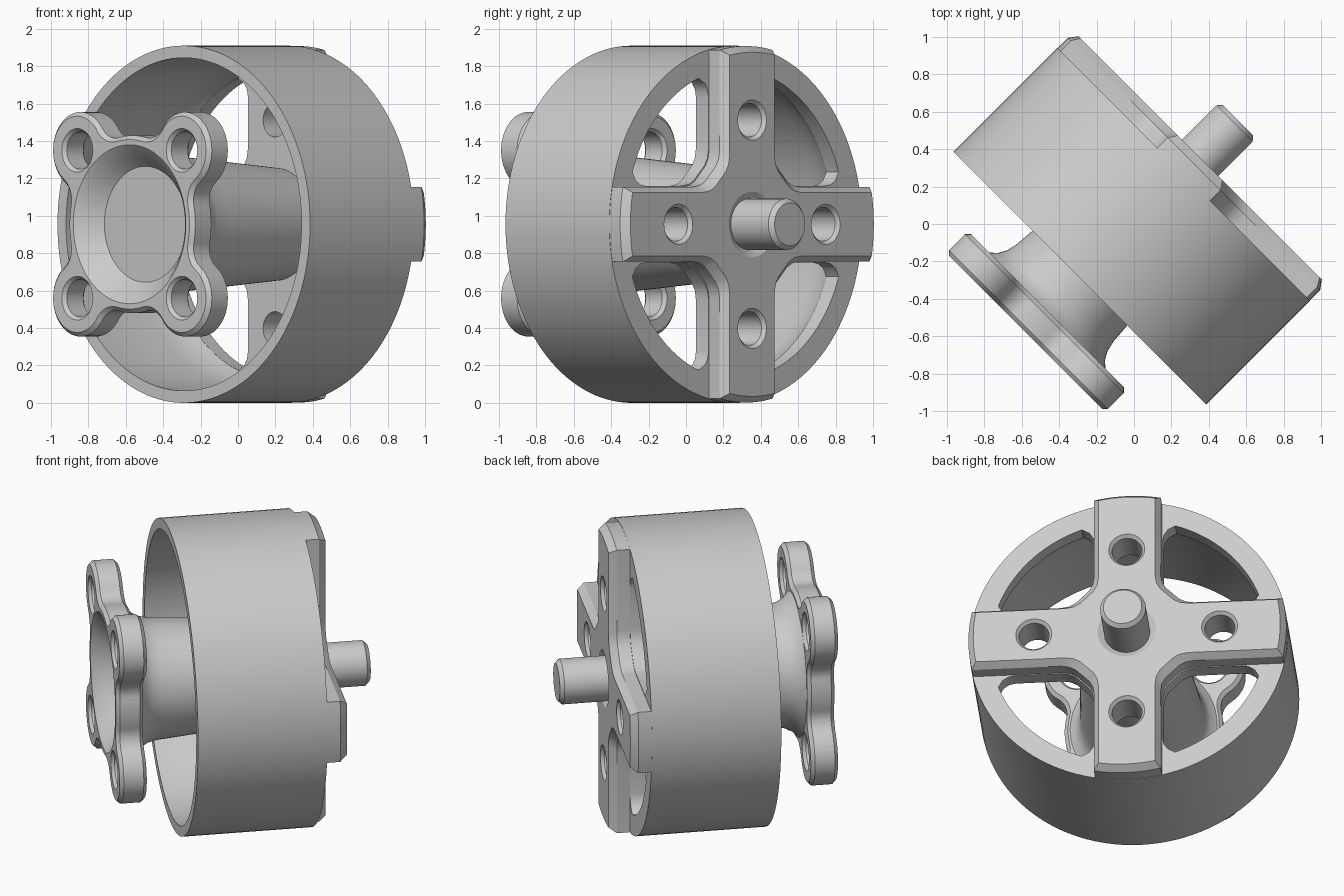
import bpy, bmesh
from math import sin, cos, pi, asin, acos, atan2, hypot, radians
from mathutils import Matrix, Vector

cube = bpy.data.objects.get("Cube")
if cube:
    bpy.data.objects.remove(cube, do_unlink=True)

metal = bpy.data.materials.new("grey_metal")
metal.use_nodes = True
GREY = (0.6, 0.6, 0.6, 1)
metal.diffuse_color = GREY
metal.node_tree.nodes["Principled BSDF"].inputs["Base Color"].default_value = GREY

# Parts are built along a local z axis, then turned to lie at 45 degrees
k = 0.5 ** 0.5
TURN = Matrix(((-k, 0, k, 0), (k, 0, k, 0), (0, 1, 0, 0.955), (0, 0, 0, 1)))


def loft(name, rings):
    """Skin a list of equal-length rings and cap both ends."""
    bm = bmesh.new()
    rows = [[bm.verts.new(p) for p in ring] for ring in rings]
    n = len(rows[0])
    for a, b in zip(rows, rows[1:]):
        for i in range(n):
            j = (i + 1) % n
            bm.faces.new((a[i], a[j], b[j], b[i]))
    bm.faces.new(rows[0])
    bm.faces.new(rows[-1])
    bmesh.ops.recalc_face_normals(bm, faces=bm.faces)
    bm.transform(TURN)
    mesh = bpy.data.meshes.new(name)
    bm.to_mesh(mesh)
    bm.free()
    mesh.materials.append(metal)
    obj = bpy.data.objects.new(name, mesh)
    bpy.context.collection.objects.link(obj)
    return obj


def lathe(name, profile, u=0, v=0, n=96):
    return loft(name, [[(u + r * cos(2 * pi * i / n), v + r * sin(2 * pi * i / n), s)
                        for i in range(n)] for r, s in profile])


def cut(obj, cutter):
    cutter.hide_render = True
    mod = obj.modifiers.new("cut", 'BOOLEAN')
    mod.operation = 'DIFFERENCE'
    mod.solver = 'EXACT'
    mod.object = cutter
    bpy.context.view_layer.objects.active = obj
    bpy.ops.object.modifier_apply(modifier=mod.name)
    bpy.data.objects.remove(cutter, do_unlink=True)


def arc(cx, cy, r, a, b, n):
    return [(cx + r * cos(a + (b - a) * i / n), cy + r * sin(a + (b - a) * i / n))
            for i in range(n + 1)]


def four_fold(points):
    """Repeat an outline section around the axis in quarter turns."""
    out = []
    for c, s in ((1, 0), (0, 1), (-1, 0), (0, -1)):
        out += [(c * x - s * y, s * x + c * y) for x, y in points]
    return out


def inner_corner(w):
    """Softened diagonal corner between two arms of half width w."""
    half = [(w + 0.2, w), (w + 0.15, w + 0.008), (w + 0.11, w + 0.03)]
    return half + [(y, x) for x, y in reversed(half)]


# Rotor cup: outer shell and closed rear plate
cup = lathe("rotor_cup", [(0.83, 0.28), (0.86, 0.22), (0.89, 0.1), (0.89, -0.41),
                          (0.955, -0.41), (0.955, 0.375)], n=128)


# Rear cross with chamfered edges
def cross_outline(w, r):
    a = asin(w / r)
    return four_fold(arc(0, 0, r, -a, a, 10) + inner_corner(w))


cross = loft("rear_cross", [[(x, y, s) for x, y in cross_outline(w, r)]
                            for w, r, s in ((0.2, 0.953, 0.36), (0.2, 0.953, 0.455),
                                            (0.17, 0.92, 0.5))])

# Four windows through the rear plate
side = [(0.205, 0.745 - 0.065), (0.212, 0.72), (0.235, 0.755), (0.28, 0.78)]
edge = atan2(side[-1][1], side[-1][0])
window = (inner_corner(0.205) + side + arc(0, 0, 0.829, edge, pi / 2 - edge, 16)[1:-1]
          + [(y, x) for x, y in reversed(side)])
for q in range(4):
    c, s = cos(q * pi / 2), sin(q * pi / 2)
    ring = [(c * x - s * y, s * x + c * y) for x, y in window]
    cut(cup, loft("window_cutter", [[(x, y, h) for x, y in ring] for h in (0.15, 0.45)]))

# Screw holes in the arms and the shaft seat
for u, v in four_fold([(0.557, 0)]):
    cut(cup, lathe("hole_cutter", [(0.09, 0.2), (0.09, 0.6)], u, v, 40))
    cut(cross, lathe("hole_cutter", [(0.09, 0.3), (0.09, 0.48), (0.108, 0.5),
                                    (0.108, 0.6)], u, v, 40))
cut(cross, lathe("seat_cutter", [(0.135, 0.475), (0.175, 0.5), (0.175, 0.6)], n=64))

# Shaft
shaft = lathe("shaft", [(0.137, 0.3), (0.137, 0.76), (0.115, 0.785)], n=64)

# Bearing tube with a flared foot
tube = lathe("bearing_tube", [(0.45, -0.665), (0.44, -0.655), (0.405, -0.625), (0.38, -0.58),
                              (0.367, -0.52), (0.36, -0.43), (0.30, 0.3)])

# Mounting flange: round middle blended into four corner bosses
MID, BOSS, POS, FIL = 0.475, 0.205, 0.395, 0.12


def flange_outline(inset):
    d, f = hypot(POS, POS), MID + FIL
    t = pi / 4 - acos((f * f + d * d - (BOSS + FIL) ** 2) / (2 * f * d))
    fx, fy = f * cos(t), f * sin(t)
    b = atan2(fy - POS, fx - POS)
    pts = arc(0, 0, MID - inset, -t, t, 8)
    pts += arc(fx, fy, FIL + inset, t + pi, b + pi, 10)[1:]
    pts += arc(POS, POS, BOSS - inset, b, pi / 2 - b, 36)[1:]
    pts += arc(fy, fx, FIL + inset, -pi / 2 - b, -pi / 2 - t, 10)[1:-1]
    return four_fold(pts)


flange = loft("mounting_flange", [[(x, y, s) for x, y in flange_outline(i)]
                                  for i, s in ((0.022, -0.82), (0, -0.798),
                                               (0, -0.677), (0.022, -0.655))])
cut(flange, lathe("bowl_cutter", [(0.425, -0.9), (0.425, -0.82), (0.40, -0.80),
                                  (0.35, -0.745), (0.31, -0.70)]))
for u, v in four_fold([(POS, POS)]):
    cut(flange, lathe("hole_cutter", [(0.117, -0.9), (0.117, -0.82), (0.1, -0.8), (0.1, -0.675),
                                      (0.117, -0.655), (0.117, -0.6)], u, v, 40))

# Smooth curved walls, keep edges crisp
bpy.ops.object.select_all(action='DESELECT')
for obj in (cup, cross, shaft, tube, flange):
    obj.select_set(True)
bpy.context.view_layer.objects.active = cup
bpy.ops.object.shade_smooth_by_angle(angle=radians(28))
